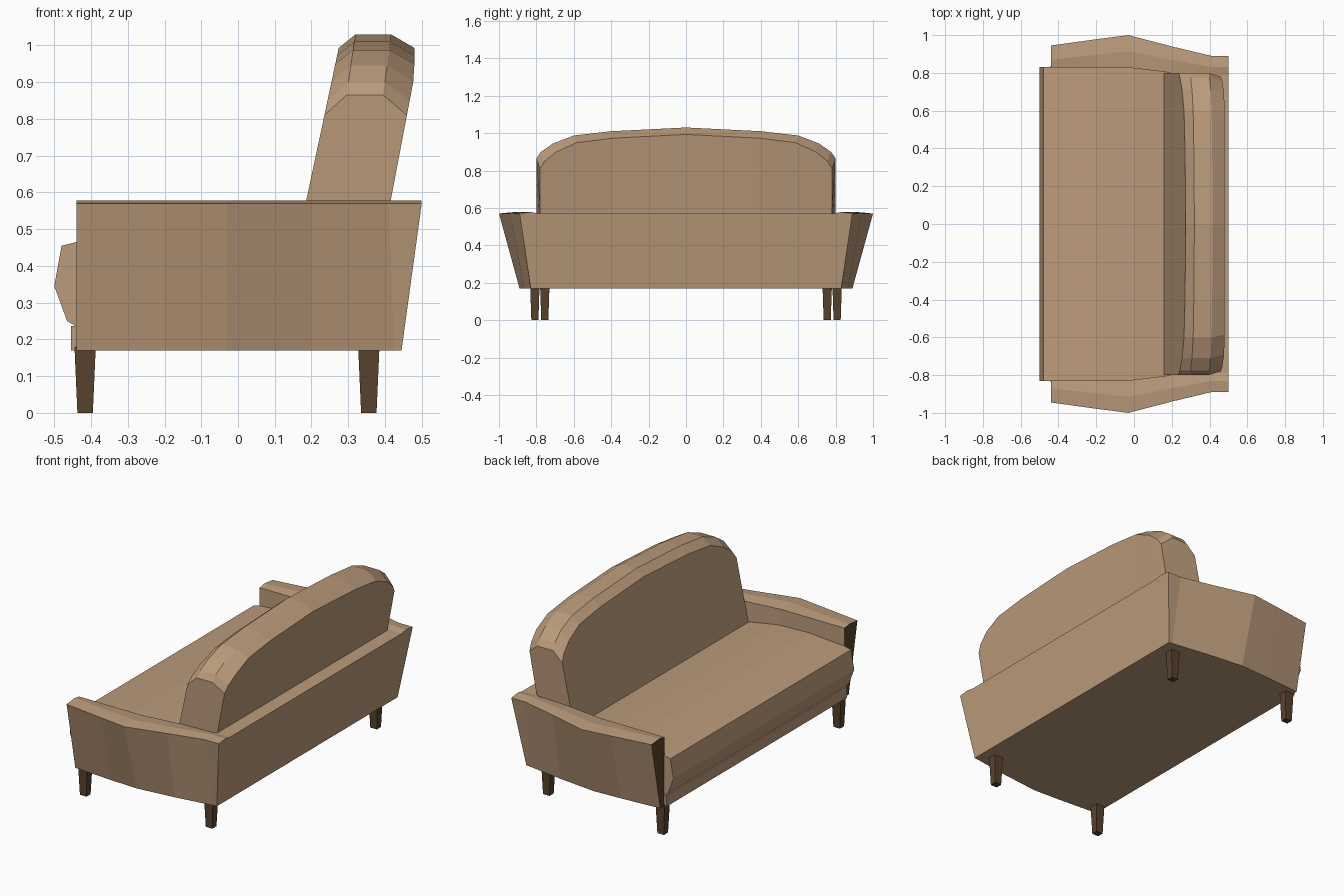
import bpy, bmesh

cube = bpy.data.objects.get("Cube")
if cube:
    bpy.data.objects.remove(cube, do_unlink=True)


def material(name, color):
    m = bpy.data.materials.new(name)
    m.use_nodes = True
    m.diffuse_color = color
    m.node_tree.nodes["Principled BSDF"].inputs["Base Color"].default_value = color
    return m


fabric = material("tan_fabric", (0.50, 0.33, 0.20, 1))
wood = material("dark_wood", (0.10, 0.055, 0.027, 1))


def loft(name, sections, *mats):
    """Skin matching closed sections and cap both ends."""
    bm = bmesh.new()
    rings = [[bm.verts.new(p) for p in s] for s in sections]
    for a, b in zip(rings, rings[1:]):
        for i in range(len(a)):
            j = (i + 1) % len(a)
            bm.faces.new((a[i], a[j], b[j], b[i]))
    cap = bm.faces.new(rings[0])
    cap.material_index = len(mats) - 1
    bm.faces.new(rings[-1])
    bmesh.ops.recalc_face_normals(bm, faces=bm.faces)
    mesh = bpy.data.meshes.new(name)
    bm.to_mesh(mesh)
    bm.free()
    ob = bpy.data.objects.new(name, mesh)
    bpy.context.collection.objects.link(ob)
    for m in mats:
        mesh.materials.append(m)
    return ob


def rect(x0, x1, y0, y1, z):
    return [(x0, y0, z), (x1, y0, z), (x1, y1, z), (x0, y1, z)]


BASE, TOP, RIDGE = 0.17, 0.57, 0.578

# Base frame and the raked back rail
loft("base_frame", [rect(-0.455, 0.42, -0.83, 0.83, z) for z in (BASE, 0.236)], fabric)
loft("back_rail", [rect(0.40, 0.445, -0.80, 0.80, BASE),
                   rect(0.40, 0.50, -0.80, 0.80, TOP)], fabric)

# Bowed arms: top x, bottom x, inner y, ridge y, outer top y, outer bottom y
arm_stations = [
    (-0.44, -0.44, 0.828, 0.87, 0.945, 0.865),
    (-0.20, -0.20, 0.828, 0.895, 0.978, 0.882),
    (-0.03, -0.03, 0.828, 0.915, 1.00, 0.89),
    (0.20, 0.20, 0.80, 0.87, 0.94, 0.865),
    (0.41, 0.425, 0.79, 0.83, 0.89, 0.832),
    (0.50, 0.445, 0.79, 0.83, 0.89, 0.83),
]
for side, s in (("left", 1), ("right", -1)):
    loft("arm_" + side, [
        [(xb, s * inner, BASE), (xb, s * low, BASE), (xt, s * outer, TOP),
         (xt, s * ridge, RIDGE), (xt, s * inner, TOP)]
        for xt, xb, inner, ridge, outer, low in arm_stations], fabric, wood)

# Seat cushion with a rolled front edge
seat_profile = [(0.40, 0.23), (-0.44, 0.235), (-0.465, 0.25), (-0.50, 0.345),
                (-0.48, 0.455), (-0.44, 0.465), (-0.20, 0.482), (0.0, 0.475),
                (0.20, 0.45), (0.40, 0.43)]
loft("seat_cushion", [[(x, y, z) for x, z in seat_profile] for y in (-0.83, 0.83)], fabric)


# Arched, raked backrest
def back_section(y, top, drop):
    sh = top - drop
    front = lambda z: 0.185 + (z - 0.575) * 0.213
    rear = min(0.48, 0.415 + (sh - 0.575) * 0.19)
    tilt = 0.975 * y
    return [(front(0.40), y, 0.40), (front(sh), y, sh),
            (0.295 + (top - 0.865) * 0.15, y, top),
            (0.395 + (top - 0.865) * 0.13, y, top),
            (rear, tilt, sh), (0.415, tilt, 0.575), (0.415, tilt, 0.40)]


arch = [(0.80, 0.865, 0.055), (0.775, 0.90, 0.05), (0.71, 0.945, 0.045),
        (0.60, 0.987, 0.038), (0.40, 1.01, 0.037)]
stations = ([(-y, t, d) for y, t, d in arch] + [(0, 1.03, 0.037)] + arch[::-1])
loft("backrest", [back_section(*st) for st in stations], fabric)

# Tapered legs
for side, s in (("left", 1), ("right", -1)):
    for end, x, y in (("front", -0.416, 0.808), ("rear", 0.356, 0.755)):
        loft(f"{end}_leg_{side}", [
            rect(x - r, x + r, s * y - w, s * y + w, z)
            for r, w, z in ((0.021, 0.019, 0), (0.029, 0.025, BASE + 0.01))], wood)
